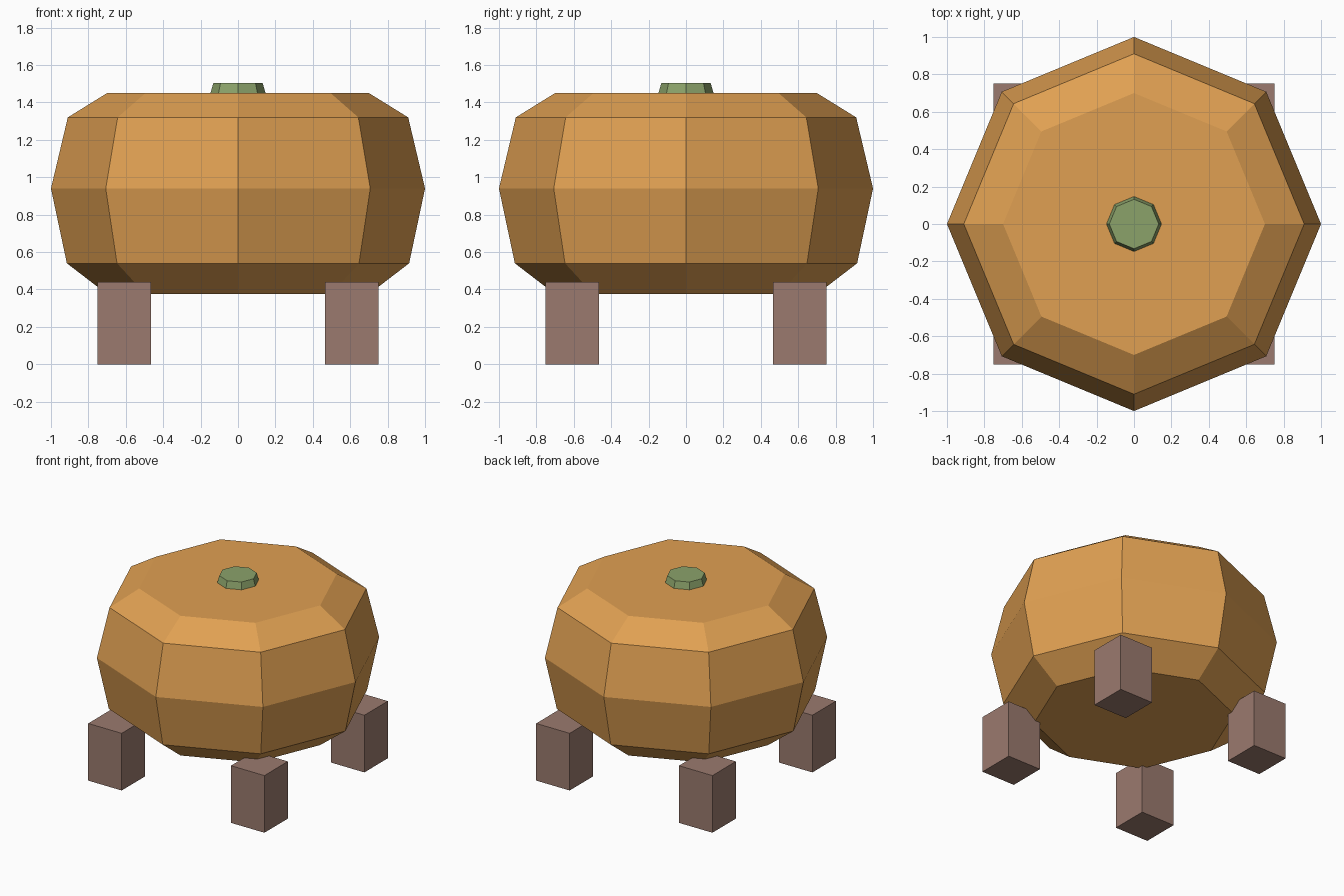
import bpy, bmesh, math

if "Cube" in bpy.data.objects:
    bpy.data.objects.remove(bpy.data.objects["Cube"])


def material(name, rgb):
    lin = [((c / 255 + 0.055) / 1.055) ** 2.4 for c in rgb]
    m = bpy.data.materials.new(name)
    m.diffuse_color = (*lin, 1)
    m.use_nodes = True
    m.node_tree.nodes["Principled BSDF"].inputs["Base Color"].default_value = m.diffuse_color
    return m


def finish(name, bm, mat):
    bmesh.ops.recalc_face_normals(bm, faces=bm.faces)
    me = bpy.data.meshes.new(name)
    bm.to_mesh(me)
    bm.free()
    me.materials.append(mat)
    ob = bpy.data.objects.new(name, me)
    bpy.context.collection.objects.link(ob)
    return ob


def lathe(name, profile, mat, sides=8):
    """Closed flat-shaded solid from (radius, height) rings."""
    bm = bmesh.new()
    rings = []
    for r, z in profile:
        rings.append([bm.verts.new((r * math.cos(math.tau * i / sides),
                                    r * math.sin(math.tau * i / sides), z))
                      for i in range(sides)])
    for a, b in zip(rings, rings[1:]):
        for i in range(sides):
            j = (i + 1) % sides
            bm.faces.new((a[i], a[j], b[j], b[i]))
    bm.faces.new(rings[0])
    bm.faces.new(rings[-1])
    return finish(name, bm, mat)


def box(name, centre, size, mat):
    bm = bmesh.new()
    bmesh.ops.create_cube(bm, size=1)
    bmesh.ops.scale(bm, vec=size, verts=bm.verts)
    bmesh.ops.translate(bm, vec=centre, verts=bm.verts)
    return finish(name, bm, mat)


orange = material("warm orange", (224, 160, 82))
green = material("moss green", (139, 162, 106))
brown = material("dull brown", (155, 122, 110))

# Rounded octagonal body
lathe("body", [(0.70, 0.375), (0.915, 0.54), (1.0, 0.94),
               (0.91, 1.32), (0.70, 1.45)], orange)

# Short tapered stem
lathe("stem", [(0.15, 1.44), (0.132, 1.503)], green)

# Four square legs
for sx, side in ((-1, "left"), (1, "right")):
    for sy, end in ((-1, "front"), (1, "back")):
        box(f"{end}_{side}_leg", (sx * 0.608, sy * 0.608, 0.22),
            (0.285, 0.285, 0.44), brown)
